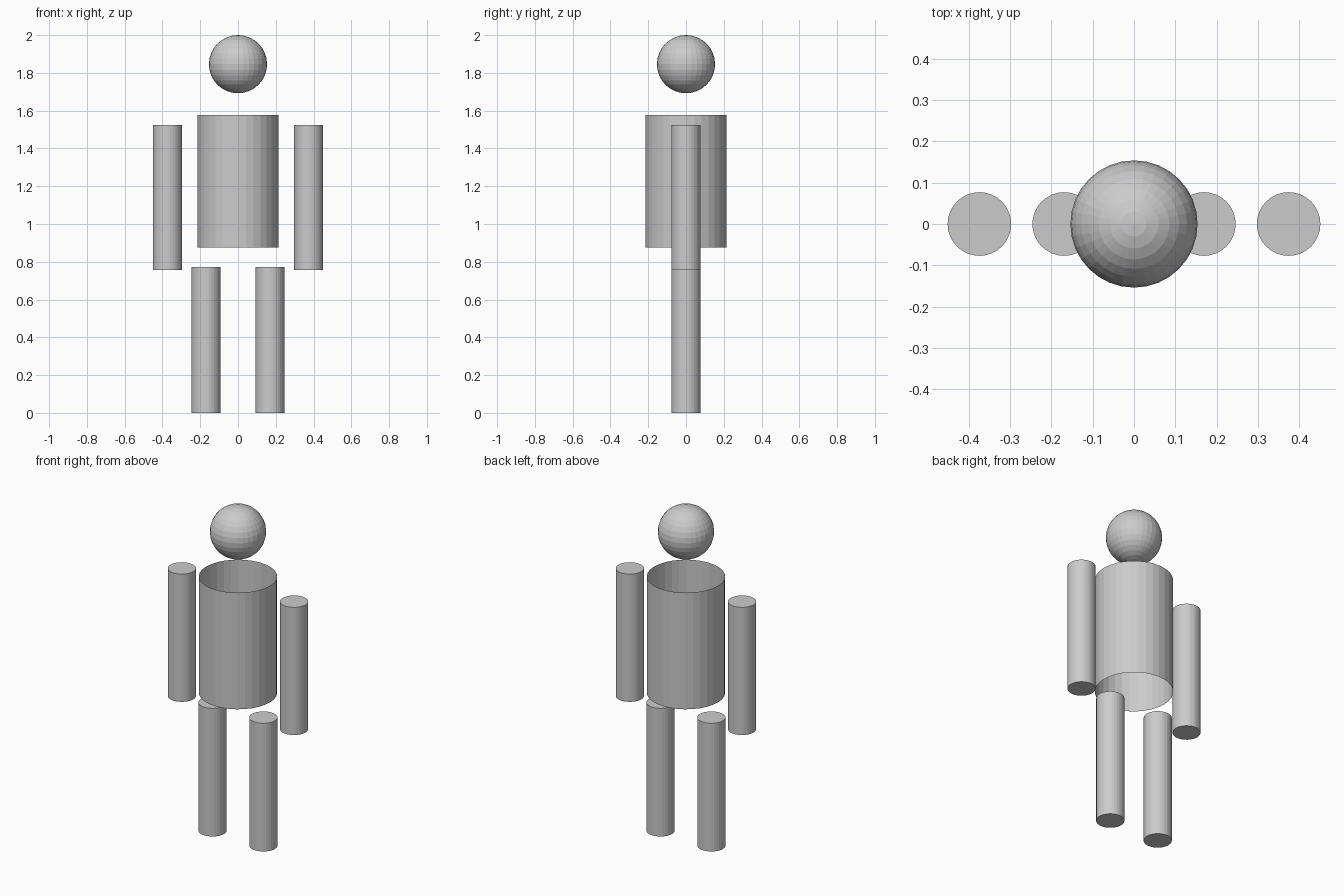
import bpy

if "Cube" in bpy.data.objects:
    bpy.data.objects.remove(bpy.data.objects["Cube"])

SIDES = 32
UNIT = 2 / 2.6          # limb length
LIMB_R = 0.1 * UNIT


def tube(name, x, z0, z1, radius, fill):
    bpy.ops.mesh.primitive_cylinder_add(
        vertices=SIDES, radius=radius, depth=z1 - z0,
        end_fill_type=fill, location=(x, 0, (z0 + z1) / 2))
    bpy.context.object.name = name


# Head: faceted ball
bpy.ops.mesh.primitive_uv_sphere_add(
    segments=SIDES, ring_count=16, radius=0.2 * UNIT,
    location=(0, 0, 2 - 0.2 * UNIT))
bpy.context.object.name = "head"

# Torso: thin shell open at both ends
tube("torso", 0, 0.875, 1.577, 0.214, 'NOTHING')

# Arms and legs: capped cylinders on each side
for side, s in (("left", 1), ("right", -1)):
    tube(side + "_arm", s * 0.374, 0.756, 0.756 + UNIT, LIMB_R, 'NGON')
    tube(side + "_leg", s * 0.169, 0, 0.772, LIMB_R, 'NGON')
